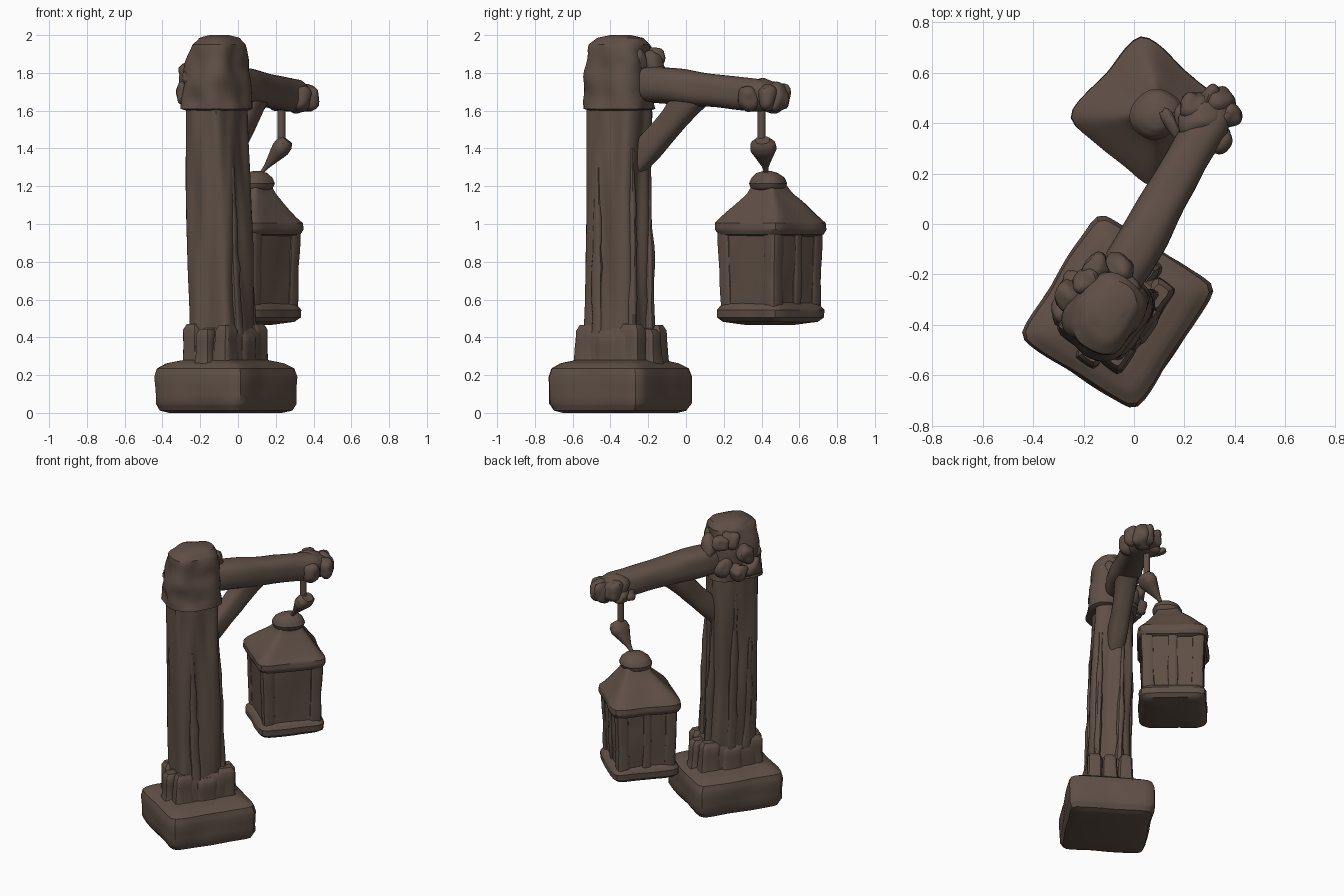
import bpy, bmesh, math, random
from mathutils import Vector, Matrix, noise

if "Cube" in bpy.data.objects:
    bpy.data.objects.remove(bpy.data.objects["Cube"])

random.seed(4)
brown = bpy.data.materials.new("weathered_brown")
brown.diffuse_color = (0.115, 0.079, 0.061, 1)
brown.use_nodes = True
brown.node_tree.nodes["Principled BSDF"].inputs["Base Color"].default_value = brown.diffuse_color


def finish(name, bm, angle=35):
    bmesh.ops.recalc_face_normals(bm, faces=bm.faces)
    me = bpy.data.meshes.new(name)
    bm.to_mesh(me)
    bm.free()
    me.materials.append(brown)
    ob = bpy.data.objects.new(name, me)
    bpy.context.collection.objects.link(ob)
    bpy.ops.object.select_all(action='DESELECT')
    bpy.context.view_layer.objects.active = ob
    ob.select_set(True)
    bpy.ops.object.shade_smooth_by_angle(angle=math.radians(angle))
    return ob


def loft(name, rings, deg=55, power=4, rough=0.006, freq=6, stretch=1.0,
         steps=3, n=40, matrix=None):
    """Stack of rounded-rectangle rings (z, cx, cy, half_a, half_b), roughened."""
    fine = []
    for r0, r1 in zip(rings, rings[1:]):
        for k in range(steps):
            fine.append([p + (q - p) * k / steps for p, q in zip(r0, r1)])
    fine.append(rings[-1])
    bm = bmesh.new()
    rot = Matrix.Rotation(math.radians(deg), 3, 'Z')
    seed = Vector((random.uniform(0, 50), random.uniform(0, 50), 0))
    loops = []
    for z, cx, cy, a, b in fine:
        loop = []
        for i in range(n):
            t = 2 * math.pi * i / n
            c, s = math.cos(t), math.sin(t)
            r = (abs(c / a) ** power + abs(s / b) ** power) ** (-1 / power)
            d = rot @ Vector((c, s, 0))
            p = Vector((cx, cy, z)) + d * r
            q = Vector((p.x * freq, p.y * freq, z * freq * stretch)) + seed
            p += d * noise.noise(q) * rough * 2
            loop.append(bm.verts.new(matrix @ p if matrix else p))
        loops.append(loop)
    for l0, l1 in zip(loops, loops[1:]):
        for i in range(n):
            j = (i + 1) % n
            bm.faces.new((l0[i], l0[j], l1[j], l1[i]))
    bm.faces.new(loops[0])
    bm.faces.new(loops[-1])
    return finish(name, bm)


def along(p0, p1):
    """Matrix whose z axis runs from p0 to p1, with the length."""
    p0, p1 = Vector(p0), Vector(p1)
    d = p1 - p0
    return Matrix.Translation(p0) @ d.to_track_quat('Z', 'Y').to_matrix().to_4x4(), d.length


def lump(name, loc, size, turn=0, amount=0.2):
    """Chunky chipped knob."""
    bm = bmesh.new()
    bmesh.ops.create_icosphere(bm, subdivisions=3, radius=1)
    seed = Vector((random.uniform(0, 50), 0.3, 0.7))
    m = Matrix.Translation(loc) @ Matrix.Rotation(math.radians(turn), 4, 'Z') @ Matrix.Diagonal((*size, 1))
    for v in bm.verts:
        # push towards a cube a little so the chips look hewn
        k = 1 / sum(abs(c) ** 4 for c in v.co) ** 0.25
        f = (0.5 + 0.5 * k) * (1 + amount * noise.noise(v.co * 1.1 + seed))
        v.co = m @ (v.co * f)
    return finish(name, bm, 40)


def frame_point(cx, cy, deg, u, v):
    t = math.radians(deg)
    return cx + u * math.cos(t) - v * math.sin(t), cy + u * math.sin(t) + v * math.cos(t)


# Square stone plinth
bx, by = -0.066, -0.348
loft("plinth", [(0.0, bx, by, .24, .22), (.012, bx, by, .275, .26), (.05, bx, by, .298, .278),
                (.19, bx, by, .301, .281), (.235, bx, by, .289, .268), (.262, bx, by, .25, .23),
                (.28, bx, by, .2, .15)], deg=57, power=13, rough=.005, n=72)

# Collar of stones round the foot of the post
loft("collar_core", [(.25, bx, by, .2, .15), (.42, bx, by, .19, .145), (.45, bx, by, .165, .13)], power=5)
stones = [(.15, .105), (.01, .115), (-.14, .095), (-.17, -.01), (-.135, -.1),
          (.01, -.11), (.14, -.095), (.172, 0)]
for i, (u, v) in enumerate(stones):
    sx, sy = frame_point(bx, by, 55, u, v)
    h = (.465, .43, .47, .445)[i % 4]
    w = .07 if i % 2 else .066
    loft(f"collar_stone_{i}", [(.25, sx, sy, w * 1.1, .055), (.29, sx, sy, w, .05),
                               (h - .03, sx, sy, w * .95, .048), (h, sx, sy, w * .7, .03)],
         power=6, rough=.006, n=24)

# Grooved timber post, leaning slightly
by2 = -.355
loft("post", [(.3, -.075, by2, .152, .138), (.6, -.085, by2, .15, .135), (1.0, -.1, by2, .15, .132),
              (1.35, -.108, by2, .15, .13), (1.68, -.115, by2, .148, .127)],
     power=4.5, rough=.012, freq=14, stretch=.12, steps=7, n=64)
# Raised bark strips
for i, (u, v, z0, z1) in enumerate([(.14, -.08, .4, 1.4), (.15, .06, .4, 1.35), (.02, .125, .4, 1.5),
                                    (-.08, .12, .4, 1.2), (-.05, -.125, .42, 1.3)]):
    x0, y0 = frame_point(-.075, by2, 55, u, v)
    loft(f"bark_strip_{i}", [(z0, x0, y0, .032, .024), ((z0 + z1) / 2, x0 - .02, y0, .027, .02),
                             (z1, x0 - .035, y0, .01, .01)], power=3, steps=5, n=16, freq=12)

# Rough cap on the post
cx, cy = -.11, -.355
loft("post_cap", [(1.6, cx, cy, .15, .13), (1.61, cx, cy, .18, .155), (1.68, cx, cy, .175, .152),
                  (1.78, cx, cy, .168, .145), (1.87, cx + .003, cy, .163, .137),
                  (1.95, cx + .005, cy + .005, .15, .122), (1.985, cx + .01, cy + .01, .115, .09),
                  (2.0, cx + .01, cy + .01, .05, .04)], power=3.2, rough=.012, freq=9, n=48)
for i, (p, s) in enumerate([((-.27, -.34, 1.69), (.05, .065, .065)), ((-.25, -.30, 1.79), (.055, .07, .06)),
                            ((-.235, -.24, 1.68), (.05, .055, .055)), ((-.15, -.175, 1.88), (.045, .05, .05)),
                            ((-.06, -.18, 1.83), (.055, .055, .08)), ((-.18, -.23, 1.89), (.06, .05, .06)),
                            ((-.03, -.26, 1.87), (.05, .06, .07)), ((-.15, -.21, 1.7), (.06, .05, .07)),
                            ((-.23, -.40, 1.77), (.05, .05, .04))]):
    lump(f"cap_chip_{i}", p, s, i * 40, .4)

# Arm, its gnarled end and the brace below
m, ln = along((-.08, -.26, 1.755), (.33, .47, 1.672))
loft("arm", [(0, 0, 0, .08, .085), (ln * .15, 0, 0, .098, .098), (ln * .35, 0, 0, .094, .094),
             (ln * .6, 0, 0, .087, .088), (ln * .9, 0, 0, .082, .08), (ln, 0, 0, .06, .06)],
     deg=0, power=2.6, rough=.007, steps=5, n=32, matrix=m)
for i, (p, s) in enumerate([((.335, .475, 1.665), (.065, .055, .08)), ((.27, .42, 1.69), (.095, .065, .085)),
                            ((.375, .43, 1.67), (.05, .05, .07)), ((.3, .50, 1.675), (.055, .035, .07)),
                            ((.24, .465, 1.68), (.06, .055, .07)), ((.335, .33, 1.67), (.05, .055, .065)),
                            ((.145, .40, 1.655), (.065, .025, .025)), ((.22, .42, 1.645), (.06, .055, .05))]):
    lump(f"arm_knot_{i}", p, s, 28 if i < 2 else i * 20, .3)
m, ln = along((-.07, -.28, 1.30), (.085, .03, 1.68))
loft("brace", [(0, 0, 0, .05, .06), (ln * .3, 0, 0, .06, .072), (ln * .7, 0, 0, .06, .07),
               (ln, 0, 0, .07, .09)], deg=0, power=3, n=24, steps=4, matrix=m)

# Hanging rod and pointed hook
loft("hanging_rod", [(1.40, .23, .40, .021, .021), (1.66, .23, .40, .021, .021)], power=2, rough=0, n=16)
m, ln = along((.26, .405, 1.445), (.12, .425, 1.265))
loft("hook", [(0, 0, 0, .03, .035), (.025, 0, 0, .042, .062), (.06, 0, 0, .045, .068),
              (.12, 0, 0, .03, .042), (ln * .8, 0, 0, .014, .017), (ln, 0, 0, .01, .01)],
     deg=90 if abs(m[1][0]) > .7 else 0, power=2.5, rough=.003, n=20, matrix=m)

# Lantern: floor, panelled body, hipped roof and knob
lx, ly, la = .052, .447, 50
loft("lantern_floor", [(.465, lx, ly, .1, .09), (.482, lx, ly, .195, .19), (.505, lx, ly, .216, .217),
                       (.545, lx, ly, .217, .218), (.57, lx, ly, .2, .2), (.585, lx, ly, .175, .175)],
     deg=la, power=9, rough=.005, n=56)
loft("lantern_body", [(.56, lx, ly, .183, .188), (.97, lx, ly, .193, .198)], deg=la, power=12,
     rough=.004, steps=6, n=56)
for i, (su, sv) in enumerate([(1, 1), (1, -1), (-1, -1), (-1, 1)]):
    x0, y0 = frame_point(lx, ly, la, su * .151, sv * .156)
    x1, y1 = frame_point(lx, ly, la, su * .161, sv * .166)
    loft(f"lantern_corner_{i}", [(.56, x0, y0, .04, .04), (.97, x1, y1, .042, .042)],
         deg=la, power=4, rough=.004, steps=6, n=24)
for i, (u, v, a, b) in enumerate([(.176, 0, .016, .028), (0, .182, .028, .016)]):
    x0, y0 = frame_point(lx, ly, la, u, v)
    x1, y1 = frame_point(lx, ly, la, u * 1.06, v * 1.06)
    loft(f"lantern_mullion_{i}", [(.56, x0, y0, a, b), (.97, x1, y1, a, b)], deg=la, n=20, steps=5)
loft("lantern_roof", [(.935, lx, ly, .19, .19), (.945, lx, ly, .215, .216), (.97, lx, ly, .228, .229),
                      (1.005, lx, ly, .227, .227), (1.03, lx, ly, .208, .206), (1.1, lx + .015, ly, .15, .145),
                      (1.16, lx + .03, ly - .005, .098, .092), (1.21, lx + .035, ly - .008, .07, .065)],
     deg=la, power=8, rough=.006, n=56)
loft("lantern_knob", [(1.175, .085, .435, .07, .07), (1.19, .085, .435, .092, .088),
                      (1.215, .088, .435, .1, .095), (1.245, .09, .435, .086, .08),
                      (1.27, .095, .43, .055, .05), (1.28, .1, .43, .02, .02)],
     deg=la, power=2.3, rough=.005, n=28)
